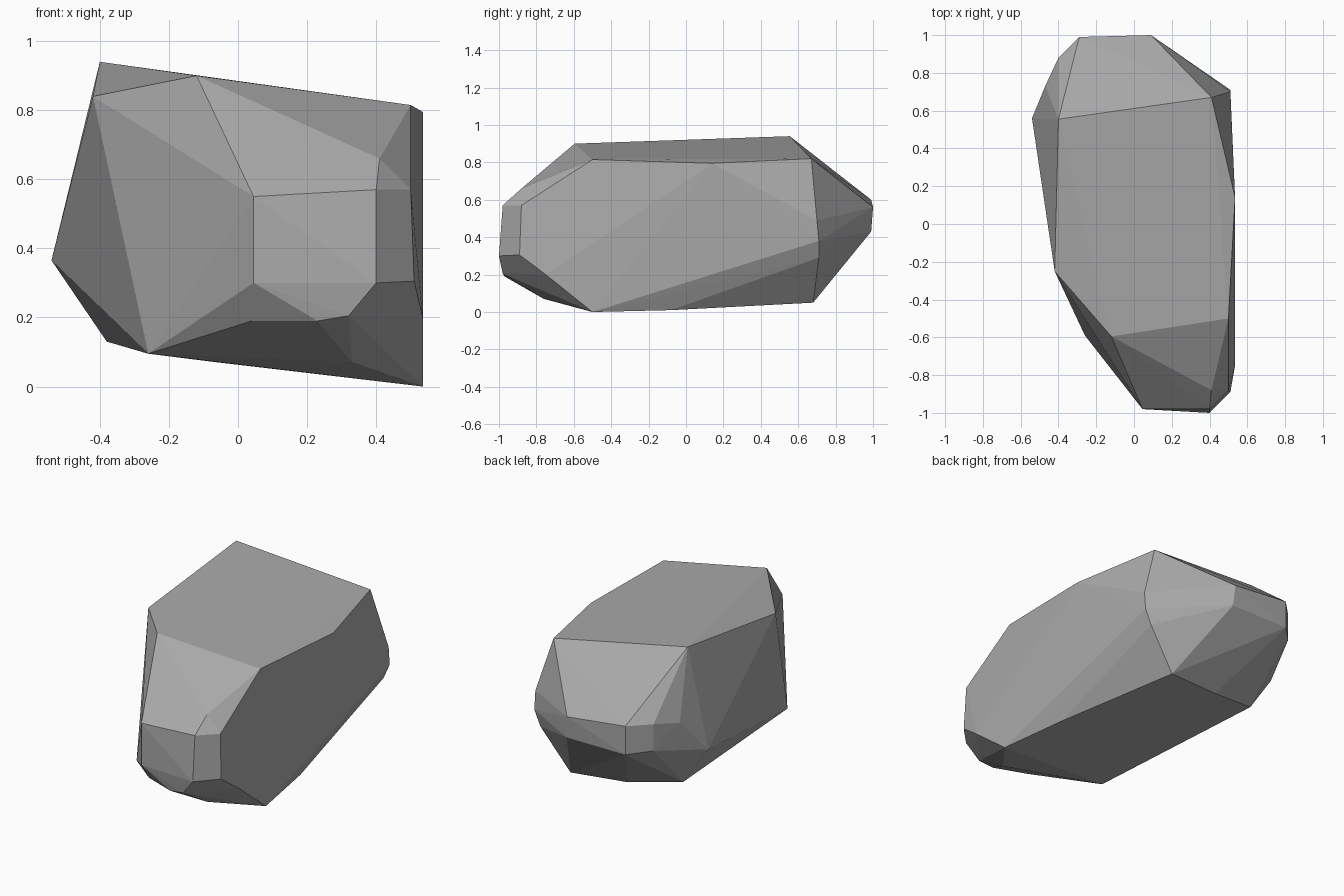
import bpy
import bmesh
import math

# Remove the default object
default_cube = bpy.data.objects.get("Cube")
if default_cube:
    bpy.data.objects.remove(default_cube, do_unlink=True)


def make_material(name, colour):
    """One flat, matte colour shared by viewport and render."""
    material = bpy.data.materials.new(name)
    material.use_nodes = True
    material.diffuse_color = colour
    shader = material.node_tree.nodes["Principled BSDF"]
    shader.inputs["Base Color"].default_value = colour
    shader.inputs["Roughness"].default_value = 1
    return material


def make_faceted_stone(name, corner_groups, material):
    """Wrap the corner points in a convex hull and merge coplanar facets."""
    bm = bmesh.new()
    for corners in corner_groups:
        for corner in corners:
            bm.verts.new(corner)
    hull = bmesh.ops.convex_hull(bm, input=bm.verts[:])
    leftovers = set(hull["geom_interior"]) | set(hull["geom_unused"])
    loose = [item for item in leftovers
             if isinstance(item, bmesh.types.BMVert) and item.is_valid]
    bmesh.ops.delete(bm, geom=loose, context="VERTS")
    bmesh.ops.dissolve_limit(bm, angle_limit=math.radians(1),
                             verts=bm.verts[:], edges=bm.edges[:])
    bmesh.ops.recalc_face_normals(bm, faces=bm.faces[:])
    for face in bm.faces:
        face.smooth = False
    mesh = bpy.data.meshes.new(name)
    bm.to_mesh(mesh)
    bm.free()
    mesh.materials.append(material)
    stone = bpy.data.objects.new(name, mesh)
    bpy.context.collection.objects.link(stone)
    return stone


# Broad upper plateau
plateau = [(-.42, -.25, .84), (-.4, .555, .94), (.41, .67, .82),
           (.535, .14, .795), (.5, -.5, .815), (-.12, -.595, .9)]

# Blunt front end with its chipped upper and lower rims
front_end = [(.045, -.98, .55), (.4, -.98, .57), (.41, -.88, .66),
             (.5, -.88, .57), (.045, -.98, .3), (.4, -1, .3),
             (.51, -.89, .305), (.32, -.98, .205), (.23, -.97, .19),
             (.04, -.9, .19), (.535, -.75, .2), (.33, -.76, .07)]

# Narrow back end
back_end = [(.09, 1, .56), (-.29, .99, .6), (.1, .99, .43),
            (-.29, .99, .43), (-.4, .88, .6), (-.4, .88, .44)]

# Bulging flanks
flanks = [(-.54, .56, .365), (-.47, .73, .57), (.51, .7, .49),
          (.51, .71, .38), (.47, .71, .29)]

# Sloping underside
underside = [(.535, -.5, 0), (-.26, -.59, .095), (-.38, .57, .13),
             (-.06, .64, .07), (.29, .68, .05), (.47, -.08, .01)]

stone_grey = make_material("stone_grey", (.4, .4, .4, 1))
make_faceted_stone("boulder",
                   [plateau, front_end, back_end, flanks, underside],
                   stone_grey)
